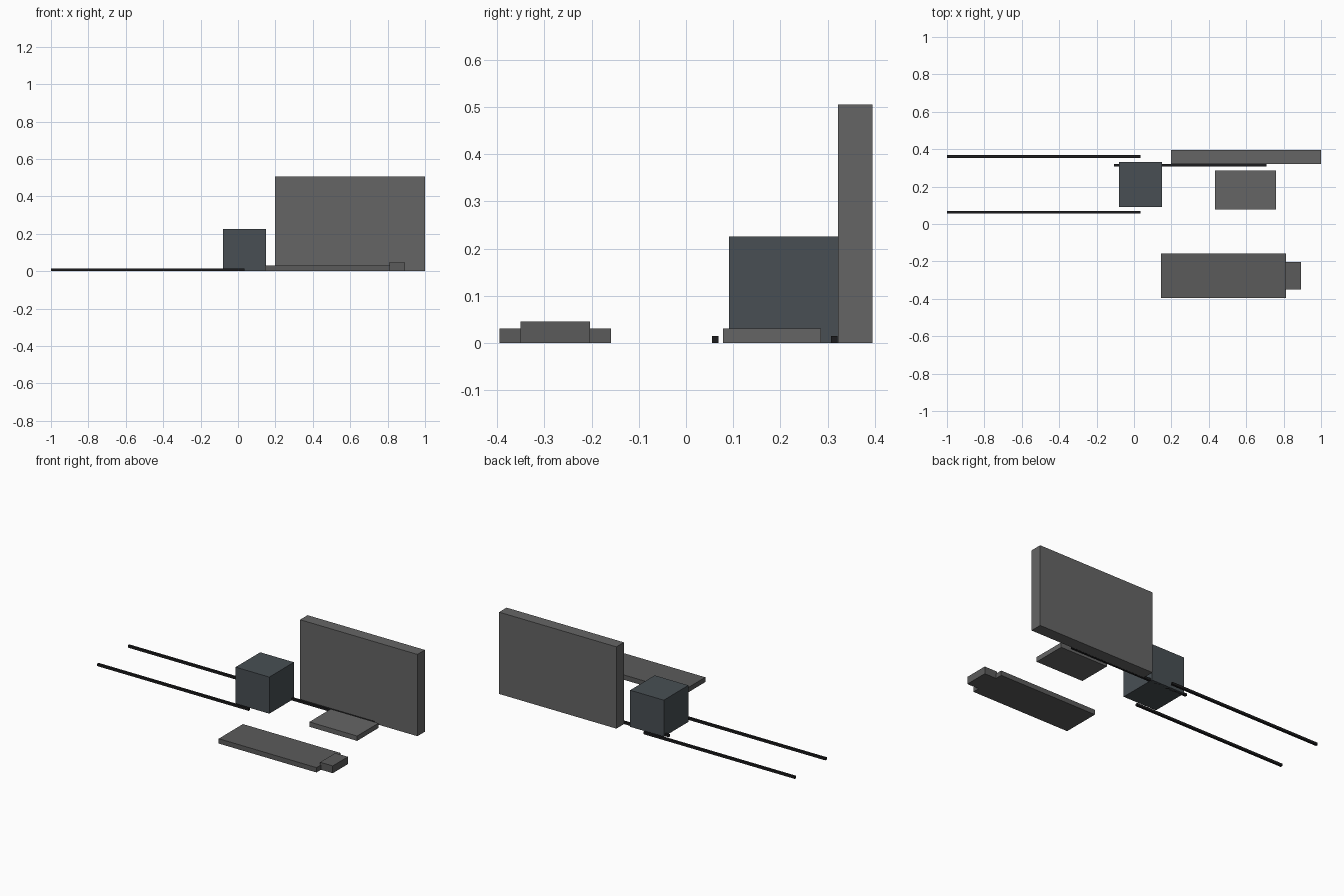
import bpy

if "Cube" in bpy.data.objects:
    bpy.data.objects.remove(bpy.data.objects["Cube"])


def material(name, color):
    m = bpy.data.materials.new(name)
    m.diffuse_color = (*color, 1)
    m.use_nodes = True
    m.node_tree.nodes["Principled BSDF"].inputs["Base Color"].default_value = m.diffuse_color
    return m


def box(name, x, y, z, mat):
    """Box from (min, max) ranges, standing on the given z range."""
    bpy.ops.mesh.primitive_cube_add(size=1, location=[sum(r) / 2 for r in (x, y, z)])
    ob = bpy.context.object
    ob.name = ob.data.name = name
    ob.scale = [r[1] - r[0] for r in (x, y, z)]
    bpy.ops.object.transform_apply(location=False, rotation=False, scale=True)
    ob.data.materials.append(mat)
    return ob


light_grey = material("light_grey", (0.13, 0.13, 0.13))
mid_grey = material("mid_grey", (0.105, 0.105, 0.105))
blue_grey = material("blue_grey", (0.065, 0.078, 0.088))
black = material("black", (0.012, 0.012, 0.013))

# Upright panel and the flat pad in front of it
box("upright_panel", (0.199, 1.0), (0.322, 0.395), (0, 0.505), light_grey)
box("flat_pad", (0.433, 0.759), (0.078, 0.286), (0, 0.03), light_grey)

# Cube-shaped block
box("cube_block", (-0.08, 0.15), (0.091, 0.331), (0, 0.226), blue_grey)

# Long slab with a raised end block
box("long_slab", (0.145, 0.813), (-0.395, -0.159), (0, 0.03), mid_grey)
box("end_block", (0.807, 0.893), (-0.351, -0.203), (0, 0.045), mid_grey)

# Thin square rails on the floor
rails = {
    "rear_rail": (-1.0, 0.034, 0.361),
    "front_rail": (-1.0, 0.034, 0.062),
    "panel_rail": (-0.107, 0.708, 0.314),
}
for name, (x0, x1, y) in rails.items():
    box(name, (x0, x1), (y - 0.007, y + 0.007), (0, 0.0145), black)
